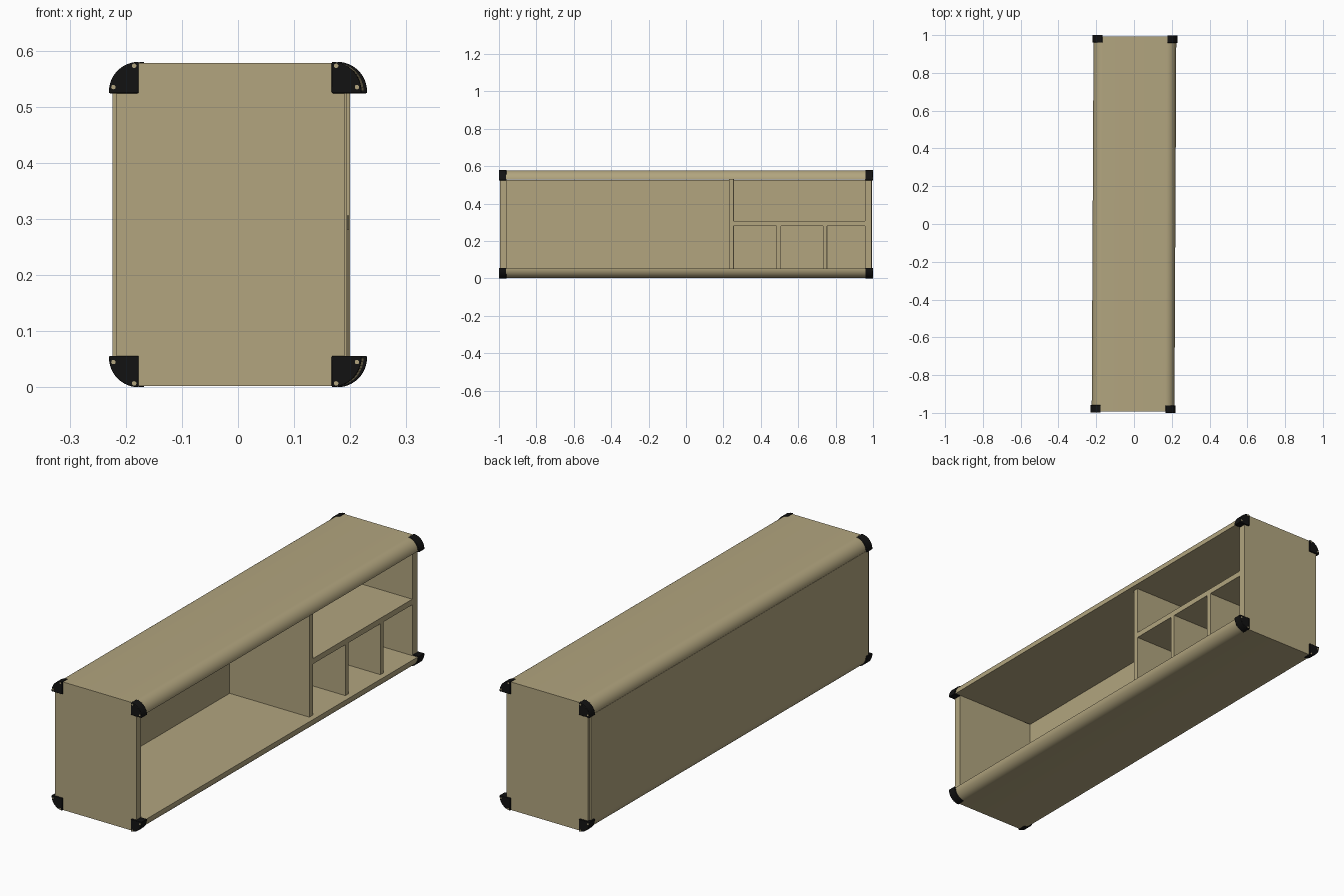
import bpy, bmesh
from math import sin, cos, pi, radians
from mathutils import Matrix

cube = bpy.data.objects.get("Cube")
if cube:
    bpy.data.objects.remove(cube, do_unlink=True)


def material(name, color):
    m = bpy.data.materials.new(name)
    m.diffuse_color = color
    m.use_nodes = True
    m.node_tree.nodes["Principled BSDF"].inputs["Base Color"].default_value = color
    return m


wood = material("tan wood", (0.445, 0.376, 0.212, 1))
black = material("black plastic", (0.006, 0.006, 0.006, 1))
SKEW = Matrix.Rotation(-0.005, 4, 'Z')  # the whole cabinet sits slightly turned


def prism(name, outline, y0, y1, mat, bevel=0):
    """Extrude an (x, z) outline along y."""
    bm = bmesh.new()
    face = bm.faces.new([bm.verts.new((x, y0, z)) for x, z in outline])
    ext = bmesh.ops.extrude_face_region(bm, geom=[face])
    moved = [g for g in ext["geom"] if isinstance(g, bmesh.types.BMVert)]
    bmesh.ops.translate(bm, verts=moved, vec=(0, y1 - y0, 0))
    bmesh.ops.recalc_face_normals(bm, faces=bm.faces)
    bm.transform(SKEW)
    me = bpy.data.meshes.new(name)
    bm.to_mesh(me)
    bm.free()
    me.materials.append(mat)
    ob = bpy.data.objects.new(name, me)
    bpy.context.collection.objects.link(ob)
    if bevel:
        mod = ob.modifiers.new("rounded rim", 'BEVEL')
        mod.width, mod.segments = bevel, 2
        mod.limit_method, mod.angle_limit = 'ANGLE', radians(40)
    bpy.ops.object.select_all(action='DESELECT')
    ob.select_set(True)
    bpy.context.view_layer.objects.active = ob
    bpy.ops.object.shade_smooth_by_angle(angle=radians(30))
    return ob


def box(name, x0, x1, y0, y1, z0, z1):
    return prism(name, [(x0, z0), (x1, z0), (x1, z1), (x0, z1)], y0, y1, wood)


def arc(cx, cz, r, a0, a1, n):
    return [(cx + r * cos(a0 + (a1 - a0) * i / n),
             cz + r * sin(a0 + (a1 - a0) * i / n)) for i in range(n + 1)]


HEIGHT, END, HALF, SLAB = 0.58, 0.993, 0.219, 0.05


def flip(outline, level):
    """Turn an upper outline into the matching lower one."""
    return outline if level == "top" else [(x, HEIGHT - z) for x, z in outline]


# Top and bottom slabs with quarter-round long edges
base = HEIGHT - SLAB - 0.002
profile = (arc(HALF - SLAB, base, SLAB, 0, pi / 2, 12)
           + arc(SLAB - HALF, base, SLAB, pi / 2, pi, 12))
for level in ("top", "bottom"):
    prism(level + "_slab", flip(profile, level), -END, END, wood)

# End panels and back panel
low, high = HEIGHT - base, base
box("front_end_panel", -0.212, 0.195, -END, -0.96, low, high)
box("rear_end_panel", -0.212, 0.195, 0.958, END, low, high)
box("back_panel", -0.219, -0.205, -0.98, 0.98, low, high - 0.001)

# Interior dividers and shelf
box("main_divider", -0.205, 0.193, 0.231, 0.256, low, high)
box("shelf", -0.205, 0.193, 0.256, 0.958, 0.281, 0.306)
for i, y in enumerate((0.485, 0.733)):
    box(f"small_divider_{i + 1}", -0.205, 0.193, y, y + 0.023, low, 0.281)

# Corner protectors, each with two screw dots on its end
R, cx, cz = 0.053, 0.172, HEIGHT - 0.053
quarter = [(cx, cz - 0.003), (cx + R, cz - 0.003)] + arc(cx, cz, R, 0, pi / 2, 12)
for level in ("top", "bottom"):
    for side, sx in (("left", 1), ("right", -1)):
        for end, sy in (("front", -1), ("rear", 1)):
            tag = f"{level}_{side}_{end}"
            shape = [(sx * x, z) for x, z in flip(quarter, level)]
            prism(tag + "_corner", shape, sy * 0.96, sy * 0.999, black, 0.002)
            for n, (hx, hz) in enumerate(((0.008, 0.046), (0.045, 0.008))):
                dot = arc(cx + hx, cz + hz, 0.004, 0, 2 * pi * 11 / 12, 11)
                dot = [(sx * x, z) for x, z in flip(dot, level)]
                prism(f"{tag}_screw_{n + 1}", dot, sy * 0.996, sy, wood)
